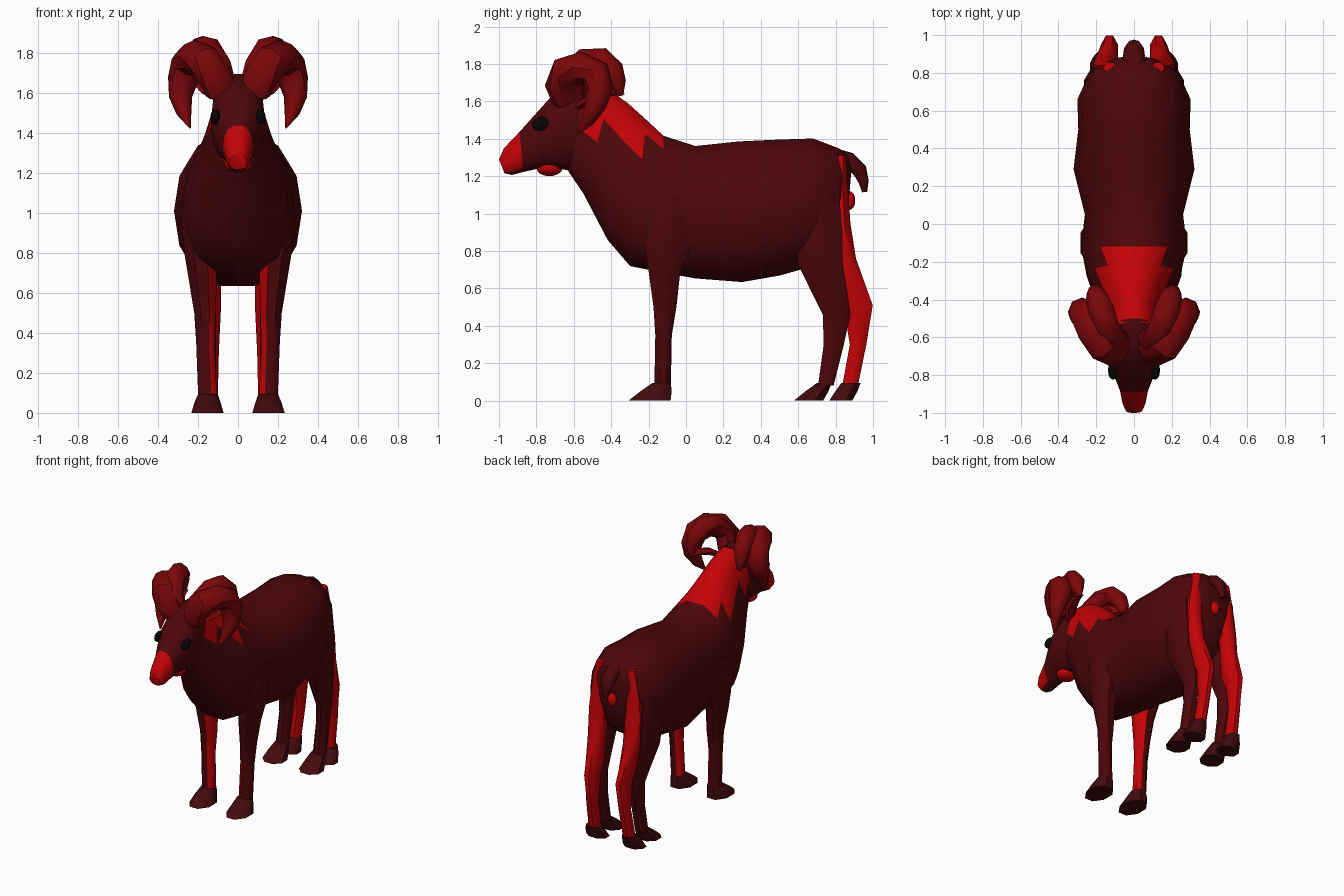
import bpy, bmesh, math
from mathutils import Vector


def material(name, rgb):
    m = bpy.data.materials.new(name)
    m.diffuse_color = (*rgb, 1)
    return m


DARK = material("dark_coat", (0.075, 0.002, 0.003))
BRIGHT = material("bright_coat", (0.55, 0.001, 0.002))
HORN = material("horn_red", (0.2, 0.002, 0.003))
HOOF = material("hoof_dark", (0.055, 0.003, 0.004))
BLACK = material("eye_black", (0.002, 0.002, 0.002))


def loft(name, rings, mats, mirror=False, pick=None, angle=45):
    """Skin a list of rings; pick(centre, normal) returns a material index."""
    bm = bmesh.new()
    rows = [[bm.verts.new(p) for p in r] for r in rings]
    n = len(rows[0])
    for a, b in zip(rows, rows[1:]):
        for i in range(n):
            j = (i + 1) % n
            bm.faces.new((a[i], a[j], b[j], b[i]))
    bm.faces.new(rows[0])
    bm.faces.new(rows[-1])
    bmesh.ops.recalc_face_normals(bm, faces=bm.faces)
    for f in bm.faces:
        f.smooth = True
        if pick:
            f.material_index = pick(f.calc_center_median(), f.normal)
    me = bpy.data.meshes.new(name)
    bm.to_mesh(me)
    bm.free()
    me.set_sharp_from_angle(angle=math.radians(angle))
    for m in mats:
        me.materials.append(m)
    ob = bpy.data.objects.new(name, me)
    bpy.context.collection.objects.link(ob)
    if mirror:
        ob.modifiers.new("mirror", 'MIRROR')
    return ob


def power(v, e):
    return math.copysign(abs(v) ** e, v)


def spine_ring(ty, tz, by, bz, w, egg=0.0, n=14):
    """Oval section between a top and a bottom point in the side view."""
    out = []
    for i in range(n):
        a = 2 * math.pi * i / n
        s, c = math.sin(a), math.cos(a)
        t = 0.5 + 0.5 * power(s, 0.95)
        out.append(Vector((w * power(c, 0.85) * (1 - egg * s), by + (ty - by) * t, bz + (tz - bz) * t)))
    return out


def leg_ring(z, y0, y1, x0, x1, n=8):
    """Horizontal leg section filling a rectangle."""
    out = []
    for i in range(n):
        a = 2 * math.pi * (i + 0.5) / n
        out.append(Vector(((x0 + x1) / 2 + (x1 - x0) / 2 * 1.06 * math.cos(a),
                           (y0 + y1) / 2 + (y1 - y0) / 2 * 1.06 * math.sin(a), z)))
    return out


def tube_rings(path, n=8, flat=1.0):
    """Round sections along a path of (x, y, z, radius)."""
    pts = [Vector(p[:3]) for p in path]
    out = []
    for k, p in enumerate(path):
        t = (pts[min(k + 1, len(pts) - 1)] - pts[max(k - 1, 0)]).normalized()
        u = Vector((1, 0, 0))
        u = (u - t * u.dot(t)).normalized()
        v = t.cross(u)
        out.append([pts[k] + p[3] * (math.cos(2 * math.pi * i / n) * u + flat * math.sin(2 * math.pi * i / n) * v)
                    for i in range(n)])
    return out


def ball(name, loc, size, mat, rot=0.0):
    bpy.ops.mesh.primitive_uv_sphere_add(segments=12, ring_count=8, location=loc, rotation=(rot, 0, 0))
    ob = bpy.context.object
    ob.name = name
    ob.scale = size
    ob.data.materials.append(mat)
    bpy.ops.object.shade_smooth()
    return ob


# torso and neck, rump to head
loft("body", [spine_ring(*r) for r in [
    (0.885, 1.24, 0.865, 1.00, 0.10),
    (0.865, 1.32, 0.84, 0.88, 0.17),
    (0.82, 1.355, 0.78, 0.79, 0.235),
    (0.68, 1.41, 0.64, 0.70, 0.30),
    (0.50, 1.405, 0.50, 0.66, 0.295),
    (0.28, 1.395, 0.30, 0.625, 0.32),
    (0.05, 1.37, 0.05, 0.645, 0.26),
    (-0.12, 1.425, -0.12, 0.675, 0.28, 0.08),
    (-0.21, 1.51, -0.30, 0.71, 0.25, 0.22),
    (-0.31, 1.60, -0.42, 0.85, 0.205, 0.28),
    (-0.40, 1.66, -0.55, 1.10, 0.155, 0.2),
    (-0.52, 1.70, -0.63, 1.22, 0.125)]],
    [DARK, BRIGHT], pick=lambda c, n: int(-0.62 < c.y < -0.12 and c.z > 1.39))

# head with bright nose
loft("head", [spine_ring(*r) for r in [
    (-0.50, 1.70, -0.60, 1.22, 0.115),
    (-0.62, 1.70, -0.68, 1.235, 0.135),
    (-0.73, 1.62, -0.74, 1.24, 0.135),
    (-0.81, 1.53, -0.80, 1.235, 0.105, -0.1),
    (-0.89, 1.44, -0.87, 1.22, 0.075),
    (-0.975, 1.35, -0.93, 1.205, 0.06),
    (-1.0, 1.29, -0.97, 1.215, 0.045)]],
    [DARK, BRIGHT], pick=lambda c, n: int(c.y < -0.87 and c.z > 1.23))
ball("jaw", (0, -0.73, 1.245), (0.07, 0.07, 0.045), BRIGHT)

# eyes and ears
for s in (-1, 1):
    ball("eye", (s * 0.112, -0.775, 1.48), (0.026, 0.05, 0.037), BLACK, 0.15)
loft("ears", tube_rings([
    (0.09, -0.58, 1.57, 0.03), (0.155, -0.50, 1.62, 0.045),
    (0.185, -0.41, 1.645, 0.035), (0.185, -0.33, 1.64, 0.004)], 6, 0.6), [HORN], True)

# horns: outer curl and the inner ridge behind it
loft("horns", tube_rings([
    (0.085, -0.635, 1.61, 0.08), (0.12, -0.67, 1.69, 0.085),
    (0.165, -0.645, 1.755, 0.088), (0.215, -0.565, 1.78, 0.086),
    (0.255, -0.485, 1.745, 0.083), (0.275, -0.465, 1.665, 0.076),
    (0.287, -0.485, 1.58, 0.058), (0.27, -0.525, 1.50, 0.038),
    (0.24, -0.58, 1.425, 0.004)], 8), [HORN], True)
loft("horn_ridges", tube_rings([
    (0.075, -0.61, 1.62, 0.07), (0.105, -0.62, 1.74, 0.07),
    (0.15, -0.54, 1.815, 0.07), (0.175, -0.45, 1.82, 0.068),
    (0.195, -0.39, 1.765, 0.06), (0.205, -0.365, 1.70, 0.045),
    (0.20, -0.35, 1.63, 0.015)], 8), [HORN], True)

# front legs with bright inner faces
loft("front_legs", [leg_ring(*r) for r in [
    (1.10, -0.20, 0.01, 0.14, 0.27), (0.95, -0.23, 0.03, 0.12, 0.285), (0.80, -0.22, 0.02, 0.11, 0.27),
    (0.68, -0.20, -0.03, 0.105, 0.25), (0.50, -0.175, -0.05, 0.11, 0.22),
    (0.35, -0.165, -0.075, 0.115, 0.21), (0.08, -0.17, -0.08, 0.105, 0.20)]],
    [DARK, BRIGHT], True, lambda c, n: int(n.x < -0.6 and c.z < 0.75))

# hind legs: dark forward pair and bright rear pair
loft("hind_legs", [leg_ring(*r) for r in [
    (1.10, 0.58, 0.82, 0.12, 0.26), (0.90, 0.58, 0.84, 0.11, 0.265), (0.72, 0.60, 0.84, 0.11, 0.25),
    (0.60, 0.66, 0.86, 0.11, 0.225), (0.46, 0.73, 0.88, 0.11, 0.20),
    (0.30, 0.735, 0.845, 0.11, 0.195), (0.08, 0.705, 0.79, 0.11, 0.20)]], [DARK], True)
loft("rear_hind_legs", [leg_ring(*r) for r in [
    (1.31, 0.80, 0.855, 0.09, 0.16), (1.10, 0.77, 0.87, 0.085, 0.20), (0.95, 0.77, 0.88, 0.085, 0.215),
    (0.76, 0.79, 0.91, 0.085, 0.205), (0.58, 0.80, 0.975, 0.085, 0.185),
    (0.51, 0.84, 1.00, 0.085, 0.175), (0.30, 0.875, 0.965, 0.095, 0.175),
    (0.08, 0.835, 0.92, 0.10, 0.185)]], [BRIGHT], True)

# hooves: one shape for every foot, given toe, ankle and heel positions
for name, toe, ankle, heel in [("front_hooves", -0.31, -0.18, -0.08),
                               ("hind_hooves", 0.575, 0.70, 0.735),
                               ("rear_hind_hooves", 0.765, 0.83, 0.89)]:
    back = heel + 0.045 if "hind" in name else heel
    loft(name, [leg_ring(z, y0, y1, x0, x1) for z, y0, y1, x0, x1 in [
        (0.095, ankle, back, 0.10, 0.20),
        (0.05, (toe + ankle) / 2, (heel + back) / 2 + 0.005, 0.085, 0.22),
        (0.0, toe, heel, 0.07, 0.235)]], [HOOF], True)

# tail and rump bump
loft("tail", tube_rings([
    (0, 0.80, 1.31, 0.05), (0, 0.87, 1.285, 0.06), (0, 0.93, 1.23, 0.053),
    (0, 0.95, 1.17, 0.036), (0, 0.955, 1.115, 0.018)], 8, 0.75), [DARK], angle=60)
ball("rump_bump", (0, 0.875, 1.07), (0.035, 0.03, 0.05), BRIGHT)
